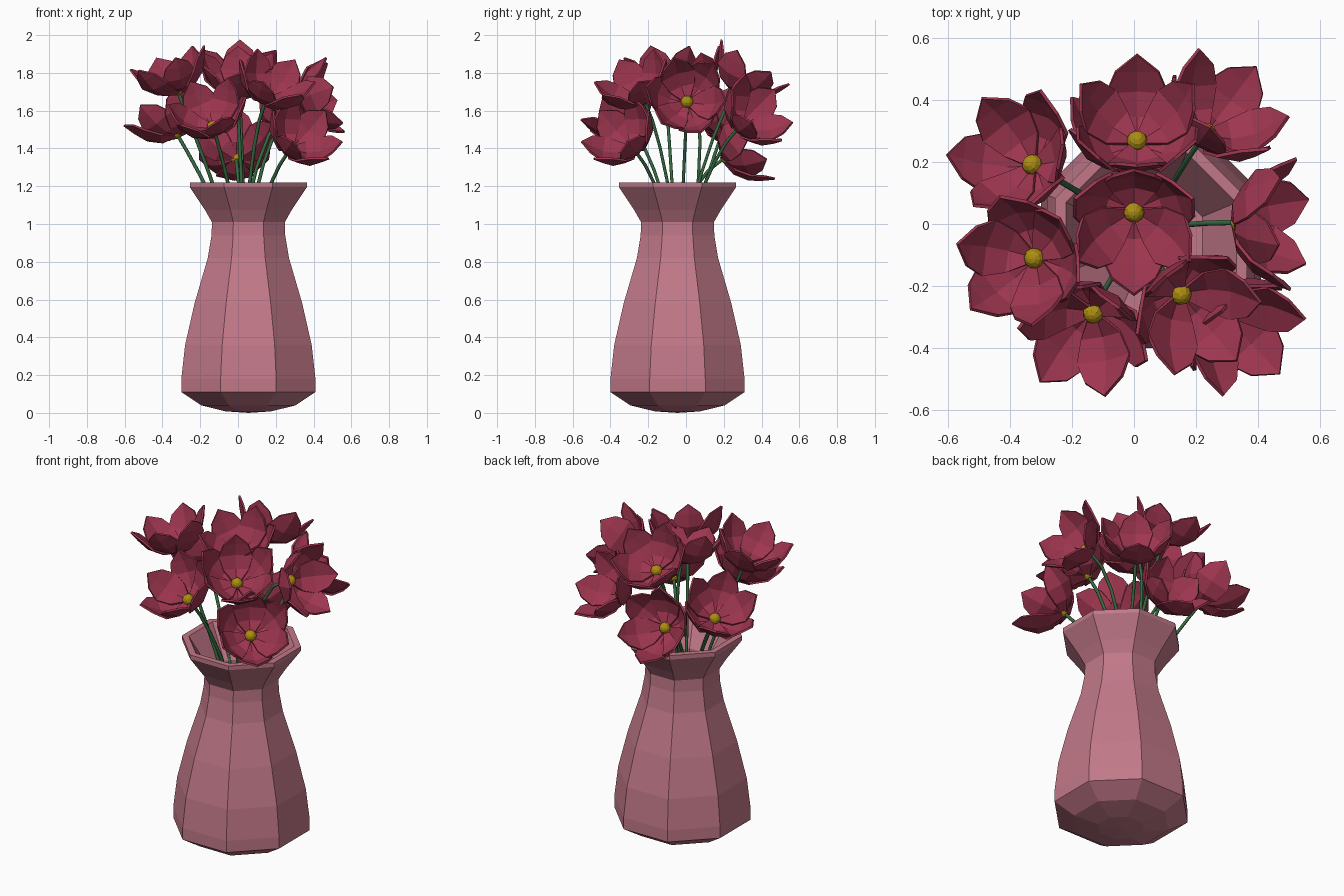
import bpy, bmesh, math
from mathutils import Vector, Matrix

if "Cube" in bpy.data.objects:
    bpy.data.objects.remove(bpy.data.objects["Cube"], do_unlink=True)


def material(name, rgb):
    m = bpy.data.materials.new(name)
    m.use_nodes = True
    m.diffuse_color = (*rgb, 1)
    bsdf = next(n for n in m.node_tree.nodes if n.type == 'BSDF_PRINCIPLED')
    bsdf.inputs["Base Color"].default_value = (*rgb, 1)
    return m


ROSE = material("dusty rose", (0.54, 0.19, 0.25))
CRIMSON = material("crimson", (0.34, 0.036, 0.078))
GOLD = material("gold", (0.42, 0.27, 0.006))
GREEN = material("stem green", (0.035, 0.14, 0.05))


def mesh_object(name, bm, mat):
    me = bpy.data.meshes.new(name)
    bm.normal_update()
    bm.to_mesh(me)
    bm.free()
    me.materials.append(mat)
    ob = bpy.data.objects.new(name, me)
    bpy.context.collection.objects.link(ob)
    return ob


# Eight-sided vase: outer wall up, over the rim, and down the inside
VASE = Vector((0.055, -0.045, 0))
SIDES = 8
profile = [(0.12, 0.008), (0.25, 0.04), (0.355, 0.11), (0.355, 0.18),
           (0.335, 0.36), (0.285, 0.58), (0.215, 0.82), (0.195, 0.94),
           (0.193, 1.01), (0.23, 1.075), (0.31, 1.195), (0.31, 1.22), (0.275, 1.22),
           (0.165, 1.03), (0.165, 0.94), (0.25, 0.58), (0.31, 0.2), (0.2, 0.08)]


def build_vase():
    bm = bmesh.new()
    rings = []
    for half, z in profile:
        r = half / math.cos(math.pi / SIDES)
        rings.append([bm.verts.new(VASE + Vector((
            r * math.cos((i + 0.5) * math.tau / SIDES),
            r * math.sin((i + 0.5) * math.tau / SIDES), z))) for i in range(SIDES)])
    for a, b in zip(rings, rings[1:]):
        for i in range(SIDES):
            j = (i + 1) % SIDES
            bm.faces.new((a[i], a[j], b[j], b[i]))
    # shallow pointed underside and inner floor
    foot = bm.verts.new(VASE)
    for i in range(SIDES):
        bm.faces.new((foot, rings[0][(i + 1) % SIDES], rings[0][i]))
    bm.faces.new(rings[-1])
    mesh_object("vase", bm, ROSE)


# Petal rows: distance from flower centre, height, half width
ROWS = [(0.012, 0.0, 0.02), (0.095, 0.02, 0.075), (0.16, 0.075, 0.1),
        (0.195, 0.14, 0.07)]
TIP = (0.22, 0.2)


def add_petal(bm, angle, size, lift, frame):
    turn = frame @ Matrix.Rotation(angle, 4, 'Z') @ Matrix.Scale(size, 4)

    def vert(r, w, h):
        return bm.verts.new(turn @ Vector((r, w, h + lift)))

    rows = [[vert(r - abs(s) * w * 0.18, s * w, h + abs(s) * 0.015) for s in (-1, 0, 1)]
            for r, h, w in ROWS]
    for a, b in zip(rows, rows[1:]):
        for i in range(2):
            bm.faces.new((a[i], b[i], b[i + 1], a[i + 1]))
    tip = vert(TIP[0], 0, TIP[1])
    for i in range(2):
        bm.faces.new((rows[-1][i], tip, rows[-1][i + 1]))


def build_stem(name, end, axis):
    start = VASE + Vector((-axis.x * 0.1, -axis.y * 0.1, 0.15))
    cu = bpy.data.curves.new(name, 'CURVE')
    cu.dimensions = '3D'
    cu.bevel_depth = 0.0095
    cu.bevel_resolution = 1
    cu.resolution_u = 8
    sp = cu.splines.new('BEZIER')
    sp.bezier_points.add(1)
    for p, co, pull in ((sp.bezier_points[0], start, Vector((0, 0, 0.6))),
                        (sp.bezier_points[1], end, axis * 0.25)):
        p.handle_left_type = p.handle_right_type = 'FREE'
        p.co, p.handle_left, p.handle_right = co, co - pull, co + pull
    cu.materials.append(GREEN)
    ob = bpy.data.objects.new(name, cu)
    bpy.context.collection.objects.link(ob)
    bpy.ops.object.select_all(action='DESELECT')
    ob.select_set(True)
    bpy.context.view_layer.objects.active = ob
    bpy.ops.object.convert(target='MESH')


def build_flower(number, centre, lean, tilt, phase):
    turn = (Matrix.Rotation(math.radians(lean), 4, 'Z')
            @ Matrix.Rotation(math.radians(tilt), 4, 'Y'))
    axis = turn @ Vector((0, 0, 1))
    base = Vector(centre) - axis * 0.02
    frame = Matrix.Translation(base) @ turn
    # three outer and three inner petals
    bm = bmesh.new()
    for i in range(6):
        inner = i % 2
        add_petal(bm, math.radians(phase + 60 * i), 0.95 if inner else 1.0,
                  0.012 * inner, frame)
    petals = mesh_object(f"petals_{number}", bm, CRIMSON)
    thick = petals.modifiers.new("thickness", 'SOLIDIFY')
    thick.thickness = 0.011
    thick.offset = 0
    # round golden heart
    bm = bmesh.new()
    bmesh.ops.create_uvsphere(bm, u_segments=10, v_segments=7, radius=0.034,
                              matrix=frame @ Matrix.Translation((0, 0, 0.025)))
    mesh_object(f"flower_heart_{number}", bm, GOLD)
    build_stem(f"stem_{number}", base, axis)


# Flower centre, compass direction it leans to, tilt, turn of the petals
flowers = [
    ((-0.325, 0.19, 1.48), 150, 34, 30),
    ((0.01, 0.265, 1.71), 90, 33, 0),
    ((0.0, 0.04, 1.70), 270, 20, 0),
    ((-0.32, -0.11, 1.71), 194, 20, 30),
    ((-0.13, -0.285, 1.51), 248, 38, -20),
    ((0.15, -0.225, 1.66), 310, 34, 0),
    ((0.34, 0.005, 1.645), 0, 76, 20),
    ((0.23, 0.29, 1.52), 53, 55, 0),
    ((0.28, -0.28, 1.40), 313, 50, 0),
    ((-0.01, 0.21, 1.35), 93, 62, 0),
]

build_vase()
for n, (centre, lean, tilt, phase) in enumerate(flowers, 1):
    build_flower(n, centre, lean, tilt, phase)
